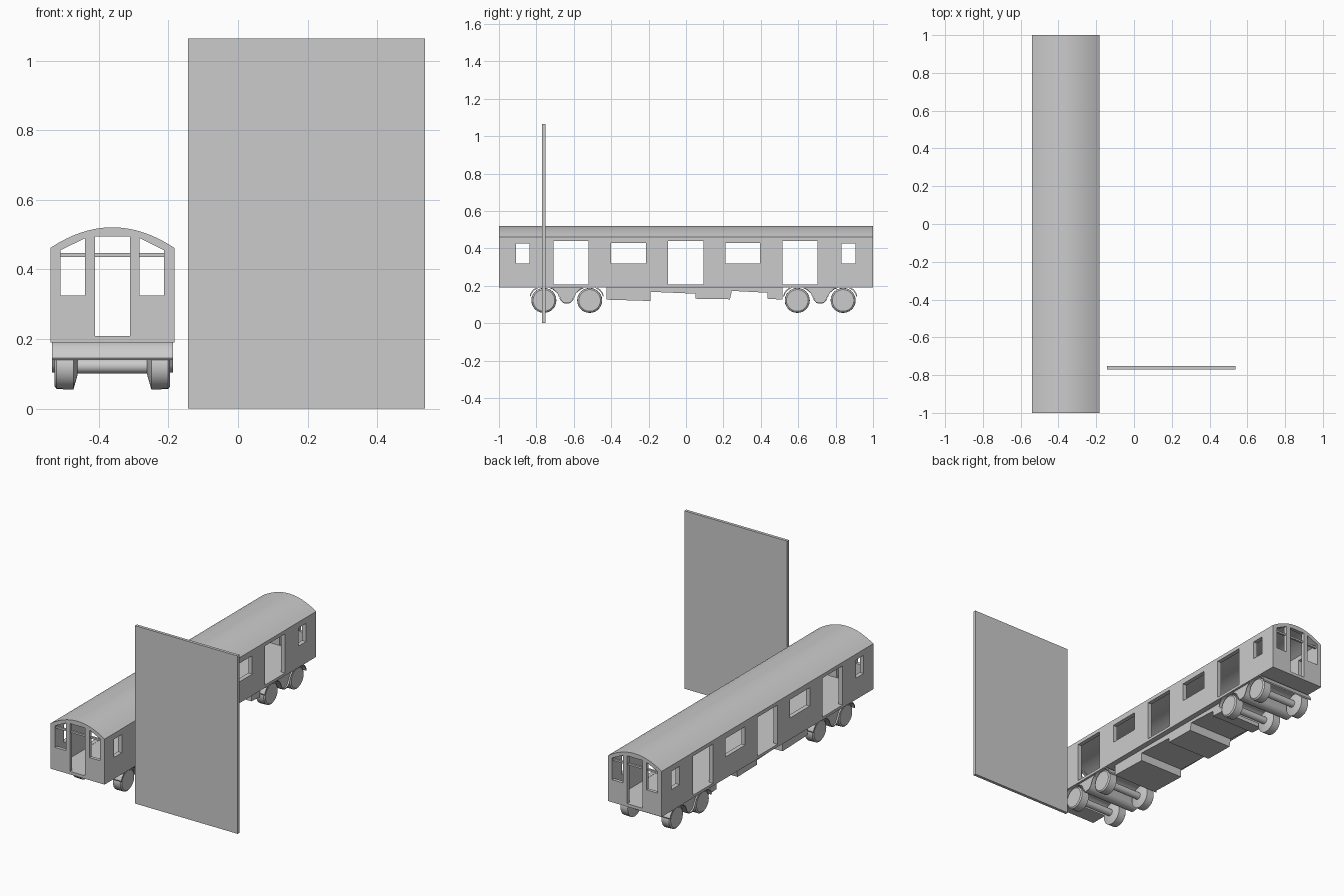
import bpy, bmesh, math
from mathutils import Vector

if "Cube" in bpy.data.objects:
    bpy.data.objects.remove(bpy.data.objects["Cube"])

CX = -0.361  # carriage centre line


def prism(name, pts, axis, a, b):
    """Extrude a 2D profile: axis 'y' takes (x, z) points, axis 'x' takes (y, z) points."""
    bm = bmesh.new()
    put = (lambda p: (p[0], a, p[1])) if axis == 'y' else (lambda p: (a, p[0], p[1]))
    face = bm.faces.new([bm.verts.new(put(p)) for p in pts])
    ext = bmesh.ops.extrude_face_region(bm, geom=[face])
    d = Vector((0, b - a, 0)) if axis == 'y' else Vector((b - a, 0, 0))
    bmesh.ops.translate(bm, verts=[v for v in ext['geom'] if isinstance(v, bmesh.types.BMVert)], vec=d)
    bmesh.ops.recalc_face_normals(bm, faces=bm.faces)
    me = bpy.data.meshes.new(name)
    bm.to_mesh(me)
    bm.free()
    ob = bpy.data.objects.new(name, me)
    bpy.context.collection.objects.link(ob)
    return ob


def rect(u0, u1, v0, v1):
    return [(u0, v0), (u1, v0), (u1, v1), (u0, v1)]


def box(name, x0, x1, y0, y1, z0, z1):
    return prism(name, rect(x0, x1, z0, z1), 'y', y0, y1)


def smooth(ob, angle=30):
    bpy.ops.object.select_all(action='DESELECT')
    ob.select_set(True)
    bpy.context.view_layer.objects.active = ob
    bpy.ops.object.shade_smooth_by_angle(angle=math.radians(angle))


def shell(half, floor, eave, peak, n=16):
    """Carriage cross-section with an arched roof."""
    pts = [(CX - half, floor), (CX + half, floor)]
    for i in range(n + 1):
        t = 1 - 2 * i / n
        pts.append((CX + half * t, eave + (peak - eave) * (1 - t * t)))
    return pts


def cut(ob, cutter):
    m = ob.modifiers.new('cut', 'BOOLEAN')
    m.operation, m.solver, m.object = 'DIFFERENCE', 'EXACT', cutter
    bpy.context.view_layer.objects.active = ob
    bpy.ops.object.modifier_apply(modifier=m.name)
    bpy.data.objects.remove(cutter)


# Carriage body, hollowed out
body = prism('carriage_body', shell(0.178, 0.19, 0.462, 0.521), 'y', -1, 1)
cut(body, prism('cavity', shell(0.152, 0.205, 0.455, 0.503), 'y', -0.98, 0.98))

# Side doors and windows, cut through both walls
sides = [(c - 0.094, c + 0.094, 0.206, 0.44) for c in (-0.615, -0.001, 0.61)]
sides += [(c - 0.093, c + 0.093, 0.318, 0.428) for c in (-0.307, 0.303)]
sides += [(c - 0.037, c + 0.037, 0.318, 0.427) for c in (-0.873, 0.868)]
for s in sides:
    cut(body, prism('side_cutter', rect(*s), 'x', CX - 0.3, CX + 0.3))

# End doors and slanted-top end windows, cut through both ends
cut(body, prism('end_door_cutter', rect(CX - 0.05, CX + 0.05, 0.208, 0.494), 'y', -1.1, 1.1))
for s in (-1, 1):
    pts = [(CX + s * 0.078, 0.325), (CX + s * 0.149, 0.325), (CX + s * 0.149, 0.455), (CX + s * 0.078, 0.49)]
    cut(body, prism('end_window_cutter', pts, 'y', -1.1, 1.1))
smooth(body)

# Transom bars across the ends
for s, n in ((-1, 'front'), (1, 'back')):
    y = s * 0.985
    box(n + '_transom_bar', CX - 0.152, CX + 0.152, y - 0.006, y + 0.006, 0.436, 0.447)

# Underfloor equipment
gear = [(-0.425, 0.192), (-0.425, 0.126), (-0.19, 0.119), (-0.19, 0.168), (0.05, 0.158), (0.05, 0.131),
        (0.235, 0.128), (0.245, 0.173), (0.435, 0.163), (0.435, 0.131), (0.515, 0.126), (0.515, 0.192)]
prism('underfloor_equipment', gear, 'x', CX - 0.145, CX + 0.145)


def lathe_x(name, rings, y, z, n=24):
    """Turn (x, radius) rings around an axle lying along x."""
    bm = bmesh.new()
    loops = [[bm.verts.new((x, y + r * math.cos(2 * math.pi * i / n), z + r * math.sin(2 * math.pi * i / n)))
              for i in range(n)] for x, r in rings]
    for a, b in zip(loops, loops[1:]):
        for i in range(n):
            bm.faces.new((a[i], a[(i + 1) % n], b[(i + 1) % n], b[i]))
    bm.faces.new(loops[0])
    bm.faces.new(loops[-1])
    bmesh.ops.recalc_face_normals(bm, faces=bm.faces)
    me = bpy.data.meshes.new(name)
    bm.to_mesh(me)
    bm.free()
    ob = bpy.data.objects.new(name, me)
    bpy.context.collection.objects.link(ob)
    smooth(ob)


# Bogies: curved guard sheet, bolster, axles and wheels
half = [(0, 0.104), (0.02, 0.108), (0.035, 0.125), (0.05, 0.16), (0.07, 0.178), (0.095, 0.19), (0.1225, 0.194),
        (0.15, 0.19), (0.175, 0.175), (0.188, 0.158), (0.194, 0.14)]
for c, n in ((-0.6375, 'front'), (0.7175, 'back')):
    line = [(-u, v) for u, v in half[:0:-1]] + half
    lower = [(c + u, v) for u, v in line]
    upper = [(c + u * 1.02, v + 0.006) for u, v in reversed(line)]
    smooth(prism(n + '_wheel_guard', lower + upper, 'x', CX - 0.174, CX + 0.174), 40)
    wedge = [(c - 0.09, 0.192), (c - 0.05, 0.161), (c - 0.02, 0.109), (c + 0.02, 0.109), (c + 0.05, 0.161), (c + 0.09, 0.192)]
    prism(n + '_bolster', wedge, 'x', CX - 0.165, CX + 0.165)
    for y in (c - 0.1225, c + 0.1225):
        lathe_x(n + '_axle', [(CX - 0.12, 0.021), (CX + 0.12, 0.021)], y, 0.122, 16)
        for s in (-1, 1):
            rings = [(0.166, 0.058), (0.160, 0.066), (0.112, 0.067), (0.100, 0.025)]
            lathe_x(n + '_wheel', [(CX + s * x, r) for x, r in rings], y, 0.122)

# Upright panel beside the carriage
box('upright_panel', -0.143, 0.537, -0.77, -0.752, 0, 1.064)
